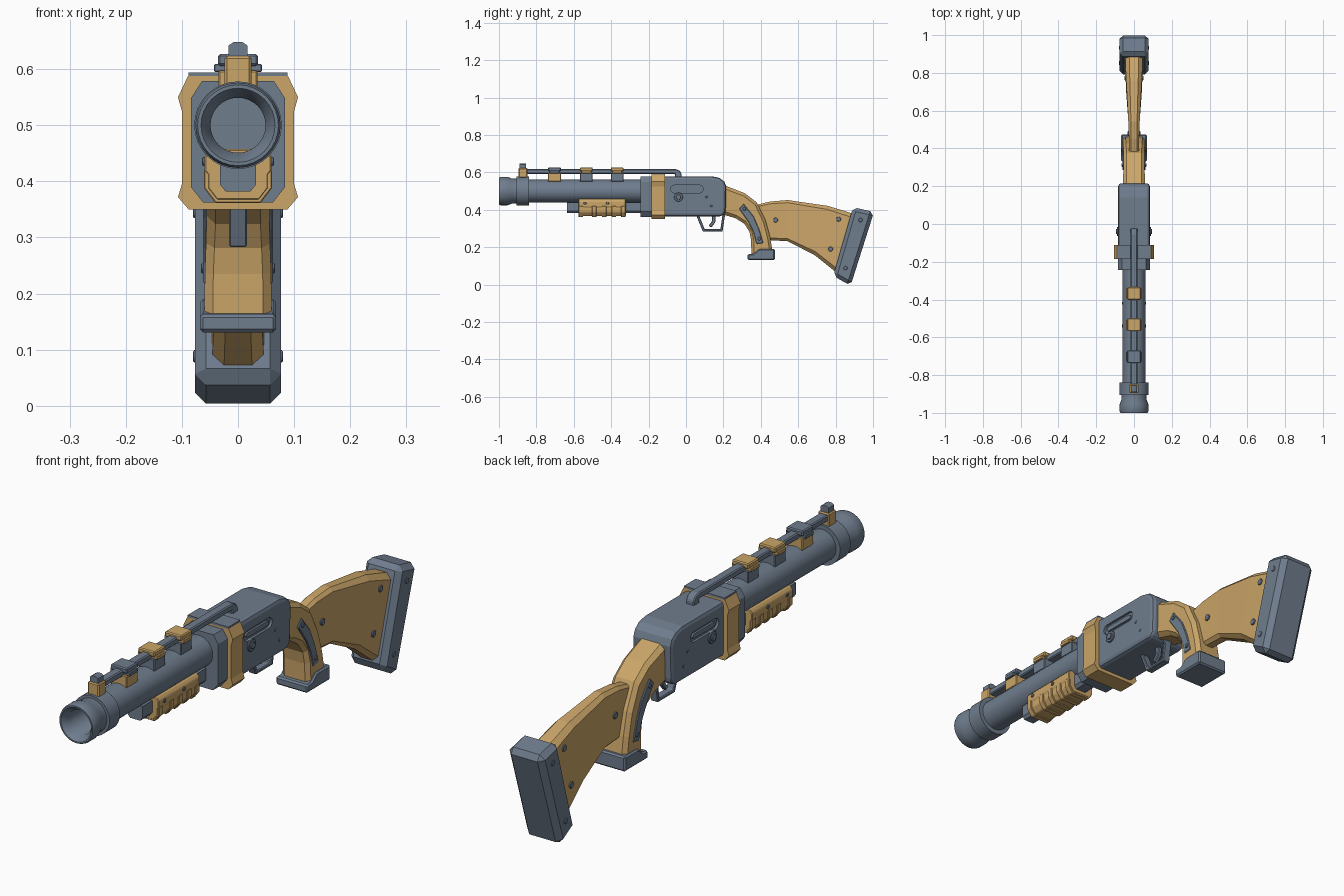
import bpy, bmesh, math
from mathutils import Vector


def material(name, colour):
    m = bpy.data.materials.new(name)
    m.diffuse_color = (*colour, 1)
    return m


STEEL = material("blued_steel", (0.16, 0.205, 0.27))
WOOD = material("tan_wood", (0.60, 0.38, 0.14))


def finish(name, bm, mat, bevel=0, seg=1):
    bmesh.ops.recalc_face_normals(bm, faces=bm.faces)
    me = bpy.data.meshes.new(name)
    bm.to_mesh(me)
    bm.free()
    me.materials.append(mat)
    ob = bpy.data.objects.new(name, me)
    bpy.context.collection.objects.link(ob)
    if bevel:
        b = ob.modifiers.new("bevel", "BEVEL")
        b.width, b.segments, b.limit_method = bevel, seg, "ANGLE"
    return ob


def smooth(ob, angle=35):
    bpy.ops.object.select_all(action="DESELECT")
    ob.select_set(True)
    bpy.context.view_layer.objects.active = ob
    bpy.ops.object.shade_smooth_by_angle(angle=math.radians(angle))


def skin(rings):
    """Join equal-sized rings of points into a closed body."""
    bm = bmesh.new()
    rows = [[bm.verts.new(p) for p in r] for r in rings]
    n = len(rows[0])
    for a, b in zip(rows, rows[1:]):
        for i in range(n):
            j = (i + 1) % n
            bm.faces.new((a[i], a[j], b[j], b[i]))
    bm.faces.new(rows[0])
    bm.faces.new(rows[-1])
    return bm


def side_prism(name, yz, x0, x1, mat, bevel=0, seg=1):
    return finish(name, skin([[(x, y, z) for y, z in yz] for x in (x0, x1)]), mat, bevel, seg)


def front_prism(name, half, y0, y1, mat, bevel=0):
    """Right half of an x-z section, mirrored and run along y."""
    xz = half + [(-x, z) for x, z in reversed(half)]
    return finish(name, skin([[(x, y, z) for x, z in xz] for y in (y0, y1)]), mat, bevel)


def box(name, w, y0, y1, z0, z1, mat, bevel=0):
    return front_prism(name, [(w, z0), (w, z1)], y0, y1, mat, bevel)


def loft(name, stations, mat):
    """Stations: back/top point, front/bottom point, half width, chamfer."""
    rings = []
    for t, b, w, c in stations:
        t, b = Vector(t), Vector(b)
        d = (t - b).normalized() * c
        pts = [(w - c, b), (w, b + d), (w, t - d), (w - c, t)]
        pts += [(-x, p) for x, p in reversed(pts)]
        rings.append([(x, p.x, p.y) for x, p in pts])
    return finish(name, skin(rings), mat)


def lathe(name, profile, z, mat, n=32):
    rings = [[(r * math.cos(2 * math.pi * i / n), y, z + r * math.sin(2 * math.pi * i / n))
              for i in range(n)] for r, y in profile]
    ob = finish(name, skin(rings), mat)
    smooth(ob)
    return ob


def pins(name, y, z, r, x0, x1, mat=STEEL, n=12):
    """A round pin on each side of the body."""
    ring = [(y + r * math.cos(2 * math.pi * i / n), z + r * math.sin(2 * math.pi * i / n)) for i in range(n)]
    for s, side in ((1, "right"), (-1, "left")):
        side_prism(f"{name}_{side}", ring, s * x0, s * x1, mat, 0.002)


def capsule(y0, y1, z, r, n=6):
    arc = [math.pi * (i / n - 0.5) for i in range(n + 1)]
    return ([(y1 - r + r * math.cos(a), z + r * math.sin(a)) for a in arc]
            + [(y0 + r - r * math.cos(a), z - r * math.sin(a)) for a in arc])


# Barrel with flared muzzle, collar and bore
lathe("barrel", [(0.049, -0.55), (0.049, -0.975), (0.066, -1.0), (0.072, -1.0), (0.076, -0.99),
                 (0.076, -0.955), (0.067, -0.93), (0.067, -0.905), (0.078, -0.905), (0.078, -0.84),
                 (0.061, -0.84), (0.061, -0.2)], 0.5, STEEL)

# Magazine tube
front_prism("magazine_tube", [(0.022, 0.382), (0.032, 0.394), (0.032, 0.44)], -0.635, -0.22, STEEL)

# Top rib, dropping onto the receiver at its rear
side_prism("top_rib", [(-0.86, 0.592), (-0.86, 0.617), (-0.055, 0.617), (-0.035, 0.61), (-0.024, 0.595),
                       (-0.024, 0.57), (-0.06, 0.57), (-0.06, 0.592)], -0.018, 0.018, STEEL, 0.004)

# Rib mounts: cap, flange and saddle
for i, (y, cap, saddle) in enumerate([(-0.703, STEEL, WOOD), (-0.533, WOOD, STEEL), (-0.368, WOOD, STEEL)]):
    box(f"rib_mount_cap_{i}", 0.036, y - 0.034, y + 0.034, 0.606, 0.627, cap, 0.004)
    box(f"rib_mount_flange_{i}", 0.043, y - 0.026, y + 0.026, 0.595, 0.609, cap, 0.002)
    box(f"rib_mount_saddle_{i}", 0.035, y - 0.034, y + 0.034, 0.55, 0.598, saddle, 0.003)

# Front sight
box("sight_base", 0.024, -0.895, -0.848, 0.57, 0.623, WOOD, 0.004)
front_prism("sight_post", [(0.017, 0.62), (0.017, 0.642), (0.008, 0.648)], -0.89, -0.855, STEEL)

# Fore grip with raised ribs
front_prism("fore_grip", [(0.038, 0.366), (0.055, 0.388), (0.055, 0.412), (0.06, 0.418), (0.06, 0.445),
                          (0.05, 0.458)], -0.575, -0.322, WOOD, 0.003)
for i, y in enumerate((-0.574, -0.503, -0.45, -0.397, -0.347)):
    front_prism(f"fore_grip_rib_{i}", [(0.040, 0.361), (0.0605, 0.388), (0.0605, 0.42)],
                y, y + 0.024, WOOD, 0.002)
for y in (-0.54, -0.42):
    pins("fore_grip_pin", y, 0.435, 0.008, 0.055, 0.064)

# Receiver body with rounded rear and side slots
receiver = side_prism("receiver", [(-0.15, 0.364), (0.19, 0.364), (0.212, 0.385), (0.215, 0.525),
                                   (0.205, 0.55), (0.18, 0.57), (0.14, 0.579), (-0.15, 0.579)],
                      -0.084, 0.084, STEEL, 0.02, 2)
for s, side in ((1, "right"), (-1, "left")):
    cutter = side_prism(f"slot_cutter_{side}", capsule(-0.083, 0.092, 0.511, 0.021), s * 0.074, s * 0.12, STEEL)
    cutter.hide_render = True
    cutter.hide_viewport = True
    cut = receiver.modifiers.new(f"slot_{side}", "BOOLEAN")
    cut.object, cut.operation, cut.solver = cutter, "DIFFERENCE", "EXACT"
    side_prism(f"slot_bar_{side}", capsule(-0.065, 0.075, 0.511, 0.009), s * 0.07, s * 0.082, STEEL)
pins("bolt_knob", -0.04, 0.468, 0.024, 0.07, 0.09, n=16)
pins("bolt_knob_centre", -0.04, 0.468, 0.014, 0.08, 0.095, n=16)
for y, z in ((0.11, 0.468), (0.135, 0.42)):
    pins("receiver_pin", y, z, 0.006, 0.08, 0.086)

# Receiver collar and wooden clamp band
front_prism("receiver_collar", [(0.062, 0.362), (0.084, 0.39), (0.084, 0.548), (0.064, 0.579)],
            -0.243, -0.13, STEEL)
front_prism("clamp_band", [(0.088, 0.35), (0.107, 0.372), (0.1, 0.395), (0.1, 0.525), (0.107, 0.55),
                           (0.089, 0.588)], -0.185, -0.112, WOOD)
box("clamp_top_plate", 0.088, -0.185, -0.112, 0.586, 0.594, STEEL)

# Trigger guard and trigger
side_prism("trigger_guard", [(0.055, 0.37), (0.09, 0.283), (0.195, 0.283), (0.21, 0.38), (0.196, 0.38),
                             (0.184, 0.296), (0.1, 0.296), (0.07, 0.37)], -0.016, 0.016, STEEL, 0.003)
side_prism("trigger", [(0.136, 0.38), (0.158, 0.38), (0.157, 0.333), (0.135, 0.305), (0.121, 0.315),
                       (0.14, 0.34)], -0.009, 0.009, STEEL, 0.003)

# Pistol grip
loft("pistol_grip", [((0.19, 0.53), (0.18, 0.375), 0.058, 0.018), ((0.218, 0.526), (0.21, 0.371), 0.058, 0.018),
                     ((0.313, 0.489), (0.265, 0.355), 0.056, 0.016), ((0.377, 0.441), (0.313, 0.324), 0.056, 0.016),
                     ((0.425, 0.345), (0.34, 0.281), 0.057, 0.015), ((0.45, 0.255), (0.348, 0.235), 0.059, 0.015),
                     ((0.463, 0.175), (0.35, 0.155), 0.06, 0.015)], WOOD)
side_prism("grip_cap", [(0.33, 0.131), (0.33, 0.163), (0.36, 0.165), (0.39, 0.19), (0.475, 0.19),
                        (0.475, 0.131)], -0.068, 0.068, STEEL, 0.006)
for s, side in ((1, "right"), (-1, "left")):
    side_prism(f"grip_panel_{side}", [(0.308, 0.432), (0.361, 0.366), (0.39, 0.3), (0.414, 0.222), (0.377, 0.217),
                                      (0.36, 0.28), (0.334, 0.334), (0.284, 0.405)], s * 0.05, s * 0.062, STEEL, 0.003)
for y, z in ((0.312, 0.405), (0.392, 0.245)):
    pins("grip_screw", y, z, 0.009, 0.055, 0.066)

# Shoulder stock, widening to the rear
loft("stock", [((0.37, 0.425), (0.40, 0.25), 0.026, 0.01), ((0.45, 0.444), (0.455, 0.237), 0.027, 0.012),
               ((0.543, 0.452), (0.543, 0.232), 0.03, 0.014), ((0.757, 0.421), (0.687, 0.158), 0.041, 0.019),
               ((0.86, 0.39), (0.80, 0.068), 0.046, 0.021), ((0.92, 0.37), (0.83, 0.045), 0.047, 0.022)], WOOD)
for y, z, w in ((0.479, 0.345, 0.026), (0.816, 0.35, 0.041), (0.773, 0.19, 0.041)):
    pins("stock_screw", y, z, 0.013, w - 0.008, w + 0.008)

# Butt pad
side_prism("butt_pad", [(0.893, 0.414), (1.005, 0.388), (0.88, -0.006), (0.787, 0.047)],
           -0.077, 0.077, STEEL, 0.02)
for y, z in ((0.933, 0.345), (0.853, 0.088)):
    pins("butt_screw", y, z, 0.011, 0.07, 0.08)
